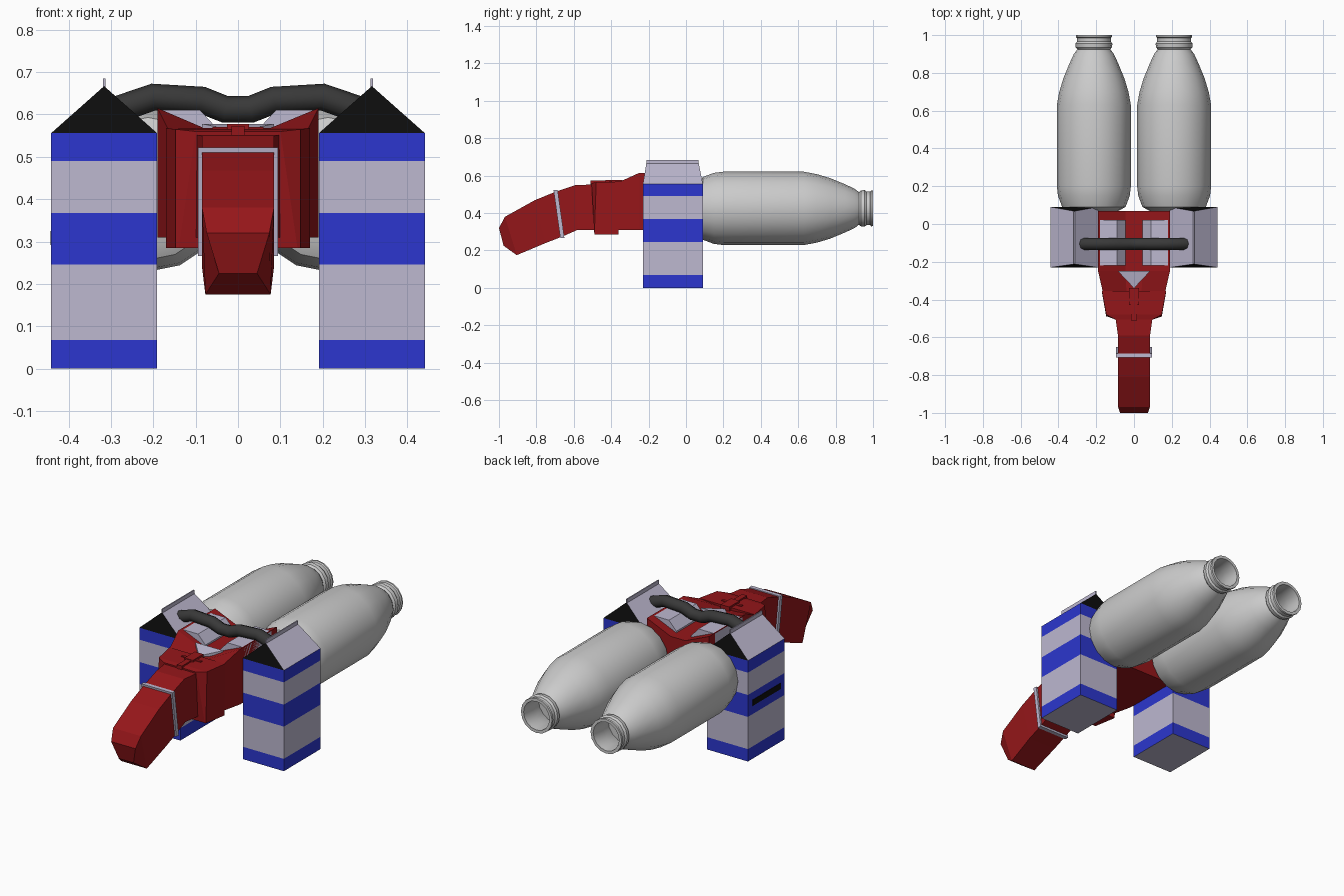
import bpy, bmesh, math

if "Cube" in bpy.data.objects:
    bpy.data.objects.remove(bpy.data.objects["Cube"])


def material(name, rgb):
    m = bpy.data.materials.new(name)
    m.diffuse_color = (*rgb, 1)
    m.use_nodes = True
    m.node_tree.nodes["Principled BSDF"].inputs["Base Color"].default_value = m.diffuse_color
    return m


RED = material("red", (0.30, 0.008, 0.010))
BLUE = material("blue", (0.025, 0.037, 0.62))
PALE = material("pale_grey", (0.51, 0.48, 0.63))
BLACK = material("black", (0.004, 0.004, 0.004))
DARK = material("dark_grey", (0.04, 0.04, 0.04))


def finish(name, bm, mats, smooth=False):
    bmesh.ops.recalc_face_normals(bm, faces=bm.faces)
    me = bpy.data.meshes.new(name)
    bm.to_mesh(me)
    bm.free()
    for m in mats:
        me.materials.append(m)
    ob = bpy.data.objects.new(name, me)
    bpy.context.collection.objects.link(ob)
    if smooth:
        bpy.ops.object.select_all(action='DESELECT')
        ob.select_set(True)
        bpy.context.view_layer.objects.active = ob
        bpy.ops.object.shade_smooth_by_angle(angle=math.radians(35))
    return ob


def bridge(bm, rings):
    """Skin a list of equal-length point rings and cap both ends."""
    vs = [[bm.verts.new(p) for p in r] for r in rings]
    n = len(vs[0])
    for a, b in zip(vs, vs[1:]):
        for i in range(n):
            j = (i + 1) % n
            bm.faces.new((a[i], a[j], b[j], b[i]))
    bm.faces.new(vs[0])
    bm.faces.new(vs[-1])


def loft(name, rings, mat=None, smooth=False):
    bm = bmesh.new()
    bridge(bm, rings)
    return finish(name, bm, [mat] if mat else [], smooth)


def box(name, x0, x1, y0, y1, z0, z1, mat):
    return loft(name, [[(x0, y0, z), (x1, y0, z), (x1, y1, z), (x0, y1, z)]
                       for z in (z0, z1)], mat)


def carton(name, cx):
    """Striped box with a gabled top."""
    hw, y0, y1 = 0.125, -0.23, 0.09
    bm = bmesh.new()
    levels = [0, 0.068, 0.246, 0.367, 0.49, 0.556]
    vs = [[bm.verts.new((cx + sx * hw, y, z))
           for sx, y in ((-1, y0), (1, y0), (1, y1), (-1, y1))] for z in levels]
    for k, (a, b) in enumerate(zip(vs, vs[1:])):
        for i in range(4):
            j = (i + 1) % 4
            bm.faces.new((a[i], a[j], b[j], b[i])).material_index = 1 - k % 2
    bm.faces.new(vs[0])
    t = vs[-1]
    r0 = bm.verts.new((cx, y0 + 0.018, 0.667))
    r1 = bm.verts.new((cx, y1 - 0.022, 0.667))
    bm.faces.new((t[0], t[1], r0)).material_index = 2
    bm.faces.new((t[2], t[3], r1)).material_index = 2
    bm.faces.new((t[1], t[2], r1, r0))
    bm.faces.new((t[3], t[0], r0, r1))
    finish(name, bm, [PALE, BLUE, BLACK])


# bottle profile: (y along axis, radius), outside then inside of the mouth
BOTTLE = [(0.07, 0.13), (0.09, 0.168), (0.15, 0.19), (0.2, 0.196), (0.63, 0.196),
          (0.7, 0.183), (0.77, 0.162), (0.85, 0.129), (0.90, 0.106), (0.925, 0.087),
          (0.935, 0.096), (0.955, 0.098), (0.965, 0.09), (0.985, 0.09), (0.99, 0.096),
          (1.0, 0.095), (1.0, 0.079), (0.92, 0.077), (0.84, 0.1)]

for side, s in (("left", -1), ("right", 1)):
    # carton, its top crest and the bottle behind it
    carton(side + "_carton", s * 0.316)
    box(side + "_carton_crest", s * 0.316 - 0.003, s * 0.316 + 0.003,
        -0.212, 0.066, 0.655, 0.685, PALE)
    loft(side + "_bottle",
         [[(s * 0.2125 + r * math.cos(i * math.pi / 8), y,
            0.425 + r * math.sin(i * math.pi / 8)) for i in range(16)]
          for y, r in BOTTLE], smooth=True)
    # pale wedge sitting in the trough of the body
    loft(side + "_wedge",
         [[(s * x, y, z) for x, z in ((0.045, 0.54), (0.19, 0.54), (0.19, 0.611),
                                      (0.09, 0.611), (0.045, 0.562))]
          for y in (-0.22, 0.02)], PALE)

# dark slot on the outer face of the left carton
box("carton_slot", -0.443, -0.435, -0.195, 0.05, 0.292, 0.325, BLACK)


def trough(y, w, zb, zt, c, zc):
    return [(-w, y, zb), (w, y, zb), (w, y, zt), (c, y, zc), (-c, y, zc), (-w, y, zt)]


# main body with a V-shaped top
loft("body", [trough(0.07, 0.19, 0.31, 0.615, 0.045, 0.553),
              trough(-0.25, 0.19, 0.31, 0.615, 0.045, 0.553),
              trough(-0.36, 0.165, 0.31, 0.565, 0.04, 0.553)], RED)
loft("body_inlay", [[(-0.085, -0.25, z + 0.018), (0.085, -0.25, z + 0.018), (0, -0.34, z)]
                    for z in (0.545, 0.56)], PALE)


def section(top, bottom, wt, wb=None):
    wb = wb or wt
    return [(-wb, *bottom), (wb, *bottom), (wt, *top), (-wt, *top)]


# flared collar
loft("collar", [section((-0.355, 0.568), (-0.36, 0.285), 0.17),
                section((-0.48, 0.565), (-0.49, 0.285), 0.147),
                section((-0.505, 0.56), (-0.49, 0.287), 0.10, 0.14)], RED)

# neck and drooping nozzle
loft("nozzle", [section((-0.47, 0.553), (-0.47, 0.31), 0.102),
                section((-0.59, 0.55), (-0.58, 0.31), 0.085),
                section((-0.70, 0.513), (-0.66, 0.275), 0.085),
                section((-0.81, 0.468), (-0.75, 0.24), 0.085),
                section((-0.968, 0.38), (-0.905, 0.175), 0.085, 0.077),
                section((-1.0, 0.32), (-0.975, 0.225), 0.074, 0.045)], RED)

# pale band around the nozzle
loft("nozzle_band", [section((-0.708 + d, 0.522), (-0.672 + d, 0.266), 0.094)
                     for d in (0, 0.022)], PALE)

# small latch on top of the collar
box("latch", -0.026, 0.026, -0.43, -0.34, 0.55, 0.577, RED)
box("latch_tip", -0.015, 0.015, -0.51, -0.42, 0.545, 0.573, RED)
box("latch_bar", -0.06, 0.06, -0.41, -0.395, 0.55, 0.571, RED)

# carrying handle joining both carton tops
half = [(0.3, 0.602), (0.275, 0.615), (0.2, 0.641), (0.085, 0.634), (0.03, 0.612)]
path = [(-x, z) for x, z in half] + half[::-1]
cu = bpy.data.curves.new("handle", 'CURVE')
cu.dimensions = '3D'
cu.bevel_depth = 0.032
cu.bevel_resolution = 2
cu.use_fill_caps = True
sp = cu.splines.new('POLY')
sp.points.add(len(path) - 1)
for p, (x, z) in zip(sp.points, path):
    p.co = (x, -0.105, z, 1)
cu.materials.append(DARK)
bpy.context.collection.objects.link(bpy.data.objects.new("handle", cu))
